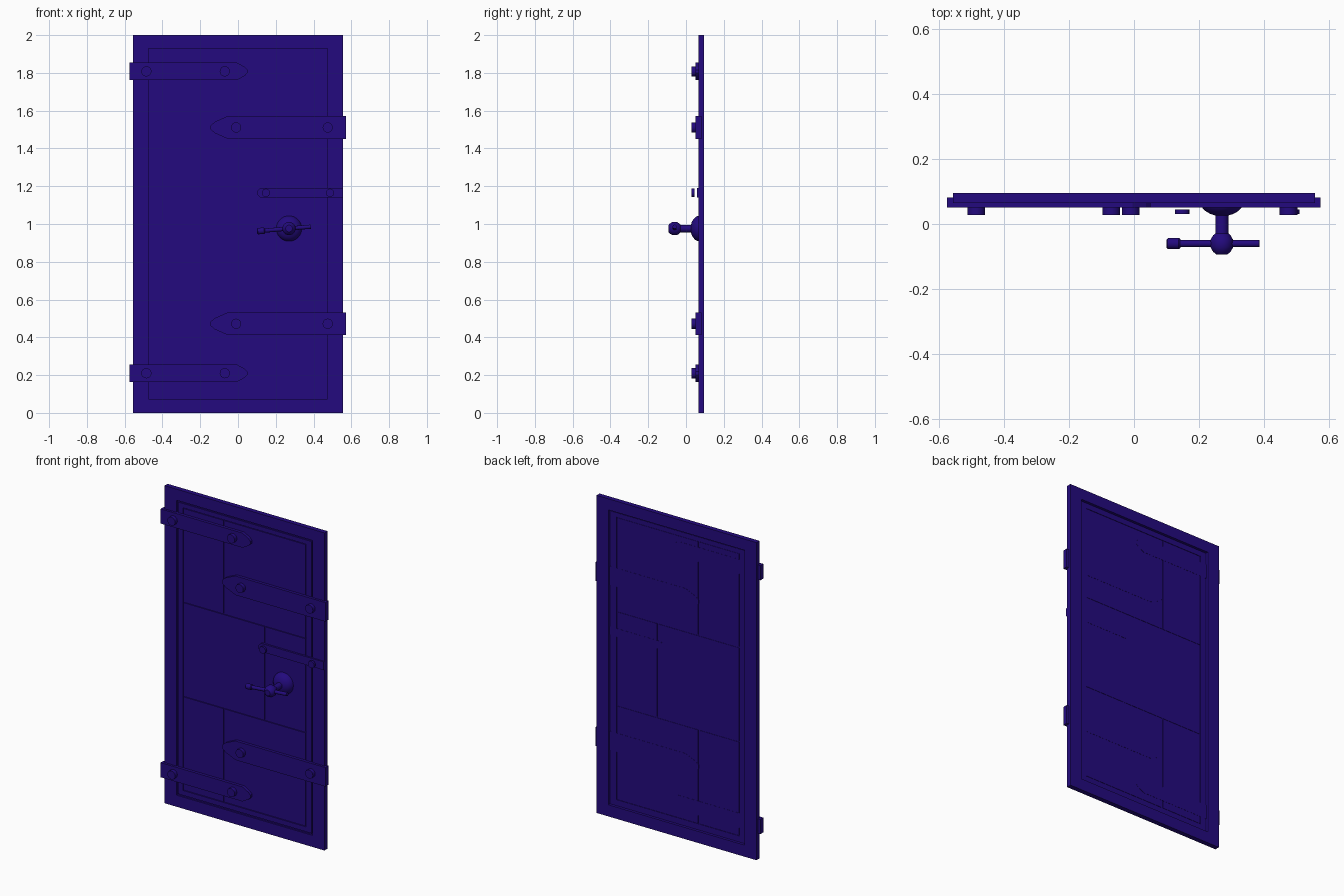
import bpy, bmesh, math
from mathutils import Matrix, Vector

old = bpy.data.objects.get("Cube")
if old:
    bpy.data.objects.remove(old, do_unlink=True)

indigo = bpy.data.materials.new("dark indigo")
indigo.use_nodes = True
COLOUR = (0.017, 0.003, 0.21, 1)
indigo.diffuse_color = COLOUR
indigo.node_tree.nodes["Principled BSDF"].inputs["Base Color"].default_value = COLOUR


def finish(name, bm, smooth=False):
    bmesh.ops.recalc_face_normals(bm, faces=bm.faces)
    mesh = bpy.data.meshes.new(name)
    bm.to_mesh(mesh)
    bm.free()
    mesh.materials.append(indigo)
    ob = bpy.data.objects.new(name, mesh)
    bpy.context.collection.objects.link(ob)
    if smooth:
        bpy.ops.object.select_all(action='DESELECT')
        ob.select_set(True)
        bpy.context.view_layer.objects.active = ob
        bpy.ops.object.shade_smooth_by_angle(angle=math.radians(35))
    return ob


def prism(name, outline, front, back):
    """Extrude an x-z outline from front to back."""
    bm = bmesh.new()
    face = bm.faces.new([bm.verts.new((x, front, z)) for x, z in outline])
    new = bmesh.ops.extrude_face_region(bm, geom=[face])["geom"]
    verts = [v for v in new if isinstance(v, bmesh.types.BMVert)]
    bmesh.ops.translate(bm, verts=verts, vec=(0, back - front, 0))
    return finish(name, bm)


def board(name, x0, x1, z0, z1, front, back):
    return prism(name, [(x0, z0), (x1, z0), (x1, z1), (x0, z1)], front, back)


def border(name, outer, inner, front, back):
    """Rectangular ring; outer and inner are (x0, x1, z0, z1)."""
    bm = bmesh.new()

    def loop(r, y):
        x0, x1, z0, z1 = r
        return [bm.verts.new((x, y, z)) for x, z in
                ((x0, z0), (x1, z0), (x1, z1), (x0, z1))]
    loops = [loop(outer, front), loop(inner, front), loop(inner, back), loop(outer, back)]
    for a, b in zip(loops, loops[1:] + loops[:1]):
        for i in range(4):
            j = (i + 1) % 4
            bm.faces.new((a[i], a[j], b[j], b[i]))
    return finish(name, bm)


def lathe(name, profile, origin, direction, sides=24):
    """Turn a (radius, distance) profile about a line."""
    bm = bmesh.new()
    rings = [[bm.verts.new((r * math.cos(t), r * math.sin(t), d))
              for t in (2 * math.pi * i / sides for i in range(sides))]
             for r, d in profile]
    for a, b in zip(rings, rings[1:]):
        for i in range(sides):
            j = (i + 1) % sides
            bm.faces.new((a[i], a[j], b[j], b[i]))
    bm.faces.new(rings[0])
    bm.faces.new(rings[-1])
    turn = Vector(direction).to_track_quat('Z', 'Y').to_matrix().to_4x4()
    bm.transform(Matrix.Translation(origin) @ turn)
    return finish(name, bm, True)


# Frame and the door's raised edge
border("door_frame", (-0.557, 0.557, 0, 2), (-0.475, 0.475, 0.073, 1.93), 0.065, 0.095)
border("door_edge", (-0.466, 0.466, 0.082, 1.92), (-0.431, 0.427, 0.113, 1.893), 0.068, 0.081)
board("door_core", -0.48, 0.48, 0.07, 1.935, 0.075, 0.078)

# Six staggered panels
LEFT, RIGHT, GAP = -0.431, 0.427, 0.004
rows = [("lower", 0.113, 0.707, -0.145),
        ("middle", 0.707, 1.3, 0.141),
        ("upper", 1.3, 1.893, -0.145)]
for row, z0, z1, split in rows:
    for side, x0, x1 in (("right", LEFT, split), ("left", split, RIGHT)):
        board(f"{row}_{side}_panel", x0 + GAP, x1 - GAP, z0 + GAP, z1 - GAP, 0.069, 0.080)


# Pointed straps and their bolts
def strap(name, z, root, tip, half, taper, bolts, bolt_radius, front, bolt_span):
    s = 1 if tip > root else -1
    neck, shoulder = tip - s * taper, tip - s * taper * 0.25
    upper = [(root, half), (neck, half), (shoulder, half * 0.5), (tip, half * 0.18)]
    outline = [(x, z + h) for x, h in upper] + [(x, z - h) for x, h in reversed(upper)]
    prism(name, outline, front, 0.081)
    y0, y1 = bolt_span
    for i, x in enumerate(bolts, 1):
        lathe(f"{name}_bolt_{i}", [(bolt_radius, 0), (bolt_radius, y1 - y0)],
              (x, y1, z), (0, -1, 0), 16)


for level, z in (("lower", 0.21), ("upper", 1.808)):
    strap(f"{level}_hinge_strap", z, -0.575, 0.05, 0.046, 0.055,
          (-0.485, -0.07), 0.027, 0.051, (0.028, 0.053))
for level, z in (("lower", 0.472), ("upper", 1.511)):
    strap(f"{level}_lock_strap", z, 0.573, -0.145, 0.06, 0.09,
          (-0.01, 0.475), 0.027, 0.051, (0.028, 0.053))
strap("latch_bar", 1.165, 0.557, 0.1, 0.026, 0.02,
      (0.148, 0.487), 0.022, 0.057, (0.03, 0.044))

# Turning handle: dome, stem, hub, crossbar and grip
hx, hz, hy = 0.27, 0.976, -0.06
dome = [(0.068 * math.cos(t), 0.048 * math.sin(t))
        for t in (math.radians(a) for a in range(0, 76, 15))]
lathe("handle_dome", dome, (hx, 0.072, hz), (0, -1, 0), 32)
lathe("handle_stem", [(0.02, 0), (0.02, 0.11)], (hx, 0.06, hz), (0, -1, 0))
hub = [(0.018, -0.033), (0.027, -0.025), (0.035, -0.011),
       (0.035, 0.011), (0.027, 0.025), (0.018, 0.033)]
lathe("handle_hub", hub, (hx, hy, hz), (0, -1, 0))
tilt = Vector((1, 0, 0.085)).normalized()
centre = Vector((hx, hy, hz))
lathe("handle_crossbar", [(0.011, -0.16), (0.011, 0.116)], centre, tilt, 16)
lathe("handle_grip", [(0.013, -0.17), (0.017, -0.166), (0.017, -0.132), (0.013, -0.128)],
      centre, tilt, 16)
